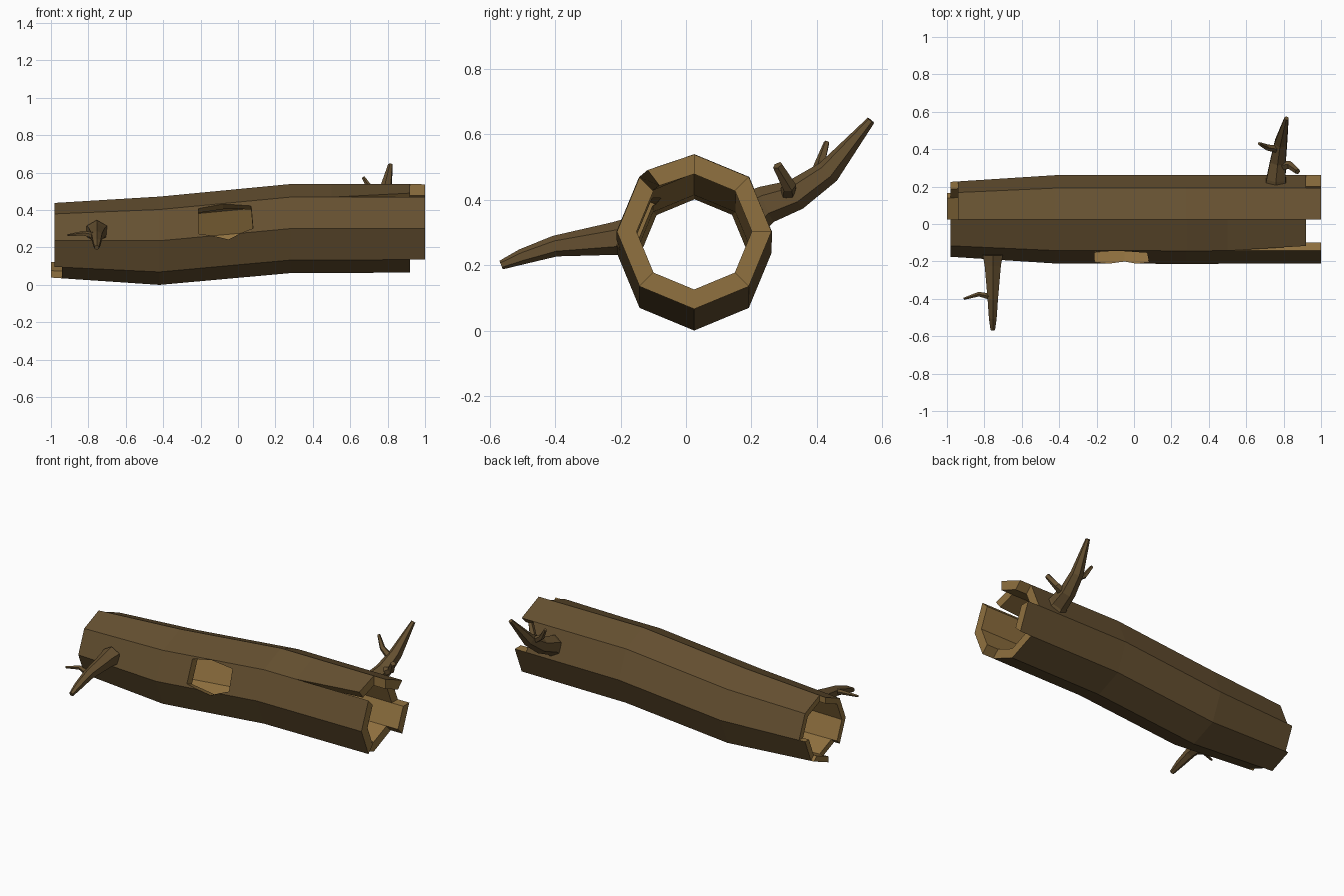
import bpy, bmesh, math
from mathutils import Vector

if "Cube" in bpy.data.objects:
    bpy.data.objects.remove(bpy.data.objects["Cube"])


def material(name, rgb):
    m = bpy.data.materials.new(name)
    m.diffuse_color = (*rgb, 1)
    m.use_nodes = True
    m.node_tree.nodes["Principled BSDF"].inputs["Base Color"].default_value = m.diffuse_color
    return m


BARK = material("bark", (0.13, 0.08, 0.03))
WOOD = material("bare_wood", (0.28, 0.165, 0.05))


def make_object(name, bm):
    bmesh.ops.remove_doubles(bm, verts=bm.verts, dist=1e-5)
    bmesh.ops.recalc_face_normals(bm, faces=bm.faces)
    me = bpy.data.meshes.new(name)
    bm.to_mesh(me)
    bm.free()
    me.materials.append(BARK)
    me.materials.append(WOOD)
    ob = bpy.data.objects.new(name, me)
    bpy.context.collection.objects.link(ob)
    return ob


# Hollow log: eight boards around x, each with its own start and end
KEYS = [(-1.0, .199, .162, .238), (-.42, .236, .178, .236),
        (.28, .238, .18, .301), (1.0, .236, .176, .302)]   # x, outer, inner, centre z
XS = [-1.0, -.98, -.94, -.42, .28, .5, .92, 1.0]
STARTS = [-.94, -.94, -.98, -.98, -.98, -.94, -1.0, -.98]
ENDS = [.92, 1.0, .92, 1.0, 1.0, .92, .92, 1.0]
CENTRE_Y = .025


def section(x):
    for a, b in zip(KEYS, KEYS[1:]):
        if x <= b[0]:
            t = (x - a[0]) / (b[0] - a[0])
            return [p + (q - p) * t for p, q in zip(a, b)][1:]


def solid(c, s):
    if not 0 <= c < len(XS) - 1:
        return False
    mid = (XS[c] + XS[c + 1]) / 2
    return STARTS[s % 8] < mid < ENDS[s % 8]


def corner(x, s, edge, inner):
    outer_r, inner_r, cz = section(x)
    deg = 45 * (s + edge)
    if s == 2 and edge == 1 and x > .5:      # crack widening to the right end
        deg -= 8 * (x - .5) / .42
    r, a = (inner_r if inner else outer_r), math.radians(deg)
    return Vector((x, CENTRE_Y + r * math.cos(a), cz + r * math.sin(a)))


bm = bmesh.new()


def quad(pts, mat):
    bm.faces.new([bm.verts.new(p) for p in pts]).material_index = mat


for c in range(len(XS) - 1):
    for s in range(8):
        if not solid(c, s):
            continue
        x0, x1 = XS[c], XS[c + 1]
        for inner in (0, 1):
            quad([corner(x0, s, 0, inner), corner(x1, s, 0, inner),
                  corner(x1, s, 1, inner), corner(x0, s, 1, inner)], inner)
        for x, n in ((x0, c - 1), (x1, c + 1)):
            if not solid(n, s):
                quad([corner(x, s, 0, 0), corner(x, s, 1, 0),
                      corner(x, s, 1, 1), corner(x, s, 0, 1)], 1)
        for edge, n in ((0, s - 1), (1, s + 1)):
            split = x0 >= .5 and {s, n} == {2, 3}
            if split or not solid(c, n):
                quad([corner(x0, s, edge, 0), corner(x1, s, edge, 0),
                      corner(x1, s, edge, 1), corner(x0, s, edge, 1)], 1)
log = make_object("hollow_log", bm)

# Knot hole cut through the upper front board
HOLE = [(-.21, .41), (-.08, .432), (.07, .42), (.08, .3), (-.05, .25), (-.21, .275)]
normal = Vector((0, -.924, .383))
up = Vector((0, .383, .924))
bm = bmesh.new()
rings = [[bm.verts.new(Vector((x, -.176, .352)) + up * ((z - .352) / .924) + normal * d)
          for x, z in HOLE] for d in (-.12, .12)]
faces = [bm.faces.new(r) for r in rings]
for i in range(6):
    j = (i + 1) % 6
    faces.append(bm.faces.new([rings[0][i], rings[0][j], rings[1][j], rings[1][i]]))
for f in faces:
    f.material_index = 1
cutter = make_object("knot_hole_cutter", bm)
cutter.hide_render = True
mod = log.modifiers.new("knot_hole", 'BOOLEAN')
mod.operation = 'DIFFERENCE'
mod.solver = 'EXACT'
mod.object = cutter
bpy.context.view_layer.objects.active = log
bpy.ops.object.modifier_apply(modifier=mod.name)
bpy.data.objects.remove(cutter)


# Tapered limbs swept along a path of (x, y, z, radius)
def limb(name, path, sides=6):
    bm = bmesh.new()
    pts = [Vector(p[:3]) for p in path]
    first = (pts[1] - pts[0]).normalized()
    ref = Vector((0, 0, 1)) if abs(first.z) < .7 else Vector((0, 1, 0))
    rings = []
    for i, p in enumerate(pts):
        d = (pts[min(i + 1, len(pts) - 1)] - pts[max(i - 1, 0)]).normalized()
        u = d.cross(ref).normalized()
        v = u.cross(d)
        rings.append([bm.verts.new(p + path[i][3] * (u * math.sin(a) + v * math.cos(a)))
                      for a in (2 * math.pi * k / sides for k in range(sides))])
    for a, b in zip(rings, rings[1:]):
        for k in range(sides):
            j = (k + 1) % sides
            bm.faces.new([a[k], a[j], b[j], b[k]])
    bm.faces.new(rings[0])
    bm.faces.new(rings[-1])
    make_object(name, bm)


limb("front_branch", [(-.755, -.165, .285, .062), (-.755, -.22, .281, .05),
                      (-.755, -.4, .258, .032), (-.755, -.5, .226, .024),
                      (-.755, -.565, .2, .014)])
limb("front_branch_twig", [(-.76, -.39, .262, .018), (-.83, -.375, .275, .013),
                           (-.91, -.4, .265, .006)], 5)
limb("back_branch", [(.76, .205, .36, .068), (.76, .245, .385, .058),
                     (.77, .335, .415, .048), (.785, .435, .485, .038),
                     (.815, .565, .642, .013)])
limb("back_branch_twig_low", [(.78, .31, .415, .028), (.835, .315, .44, .022),
                              (.875, .28, .505, .016)], 5)
limb("back_branch_twig_high", [(.77, .4, .47, .022), (.71, .41, .51, .017),
                               (.67, .43, .575, .009)], 5)
